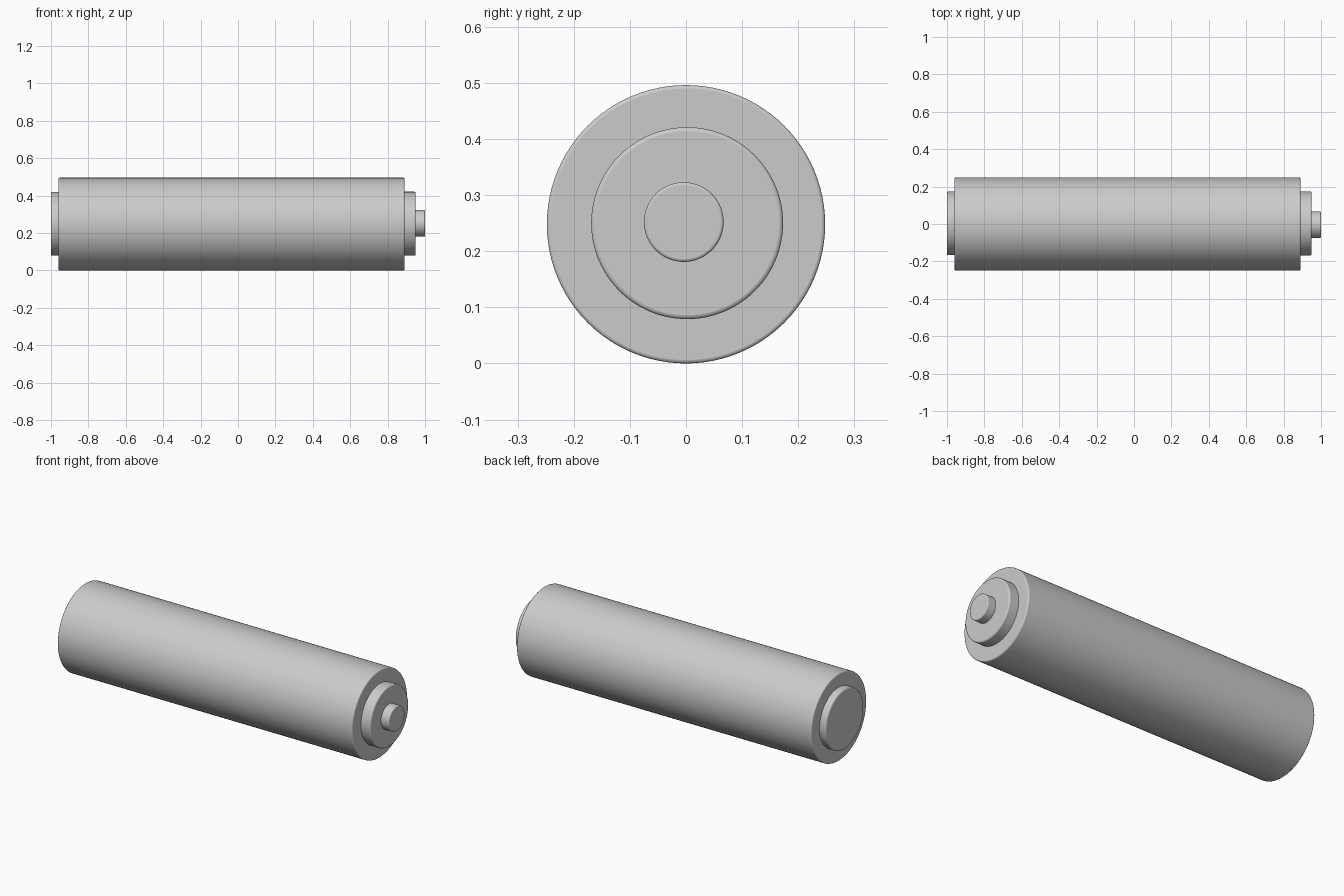
import bpy
from math import pi, radians

if "Cube" in bpy.data.objects:
    bpy.data.objects.remove(bpy.data.objects["Cube"])


def disc(name, x0, x1, radius, y, z, bevel):
    """Round-edged cylinder lying along x from x0 to x1."""
    bpy.ops.mesh.primitive_cylinder_add(
        vertices=96, radius=radius, depth=x1 - x0,
        location=((x0 + x1) / 2, y, z), rotation=(0, pi / 2, 0))
    obj = bpy.context.object
    obj.name = name
    mod = obj.modifiers.new("rounded_rim", 'BEVEL')
    mod.width = bevel
    mod.segments = 3
    mod.limit_method = 'ANGLE'
    mod.angle_limit = radians(40)
    bpy.ops.object.shade_smooth_by_angle(angle=radians(35))
    return obj


# Main casing
disc("battery_casing", -0.96, 0.89, 0.248, 0, 0.248, 0.006)

# Positive end: stepped collar and contact nub
disc("positive_collar", 0.87, 0.95, 0.171, 0.002, 0.25, 0.007)
disc("positive_nub", 0.93, 1.0, 0.071, -0.004, 0.252, 0.005)

# Negative end: flat contact plate
disc("negative_plate", -1.0, -0.94, 0.17, 0.004, 0.25, 0.008)
